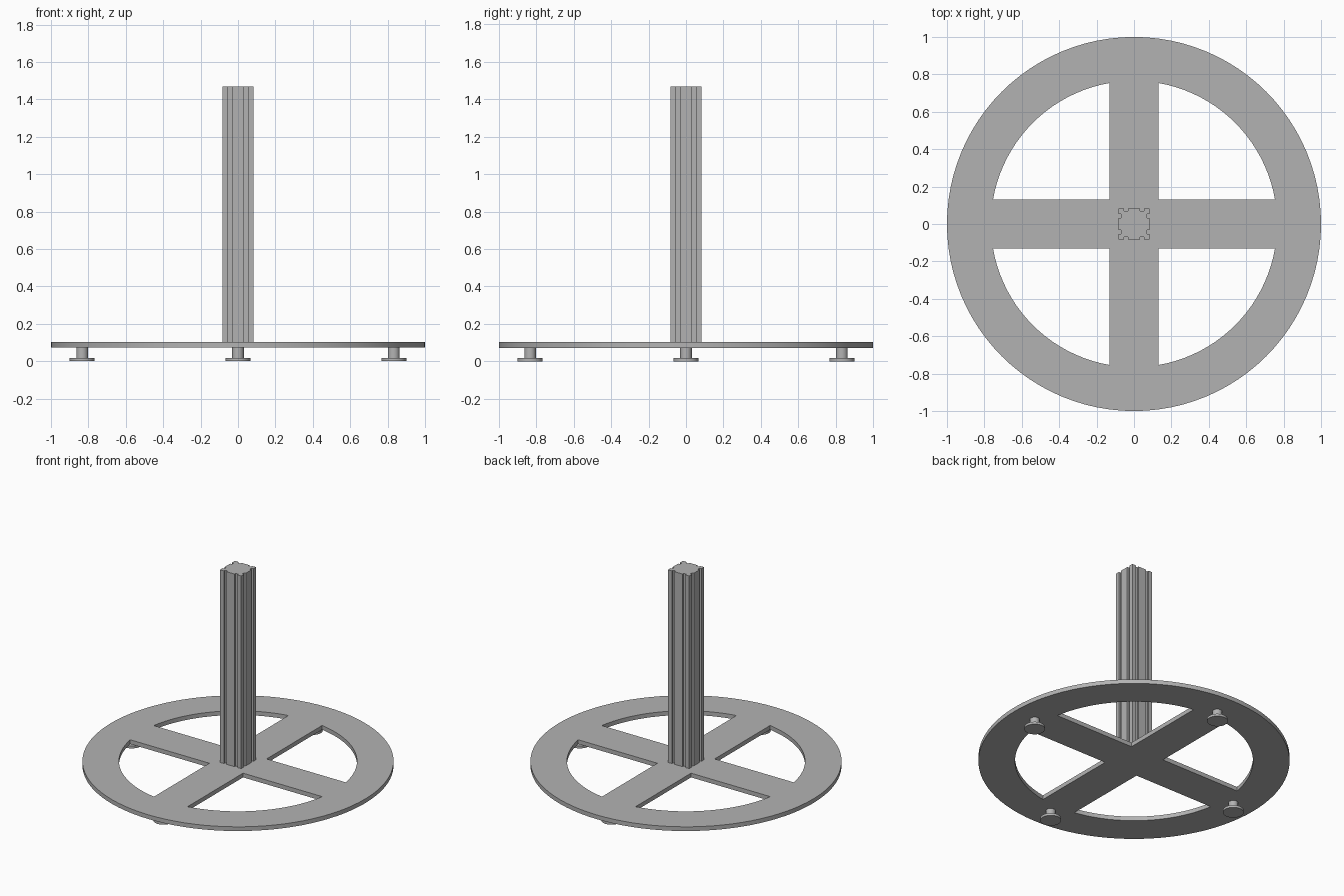
import bpy
import bmesh
from math import acos, asin, cos, pi, sin, radians

cube = bpy.data.objects.get("Cube")
if cube:
    bpy.data.objects.remove(cube, do_unlink=True)

PLATE_BOTTOM, PLATE_TOP, POST_TOP = 0.072, 0.102, 1.468

metal = bpy.data.materials.new("grey metal")
metal.use_nodes = True
colour = (0.45, 0.45, 0.45, 1)
metal.diffuse_color = colour
metal.node_tree.nodes["Principled BSDF"].inputs["Base Color"].default_value = colour


def finish(name, bm):
    bmesh.ops.recalc_face_normals(bm, faces=bm.faces)
    mesh = bpy.data.meshes.new(name)
    bm.to_mesh(mesh)
    bm.free()
    mesh.materials.append(metal)
    obj = bpy.data.objects.new(name, mesh)
    bpy.context.collection.objects.link(obj)
    bpy.ops.object.select_all(action="DESELECT")
    obj.select_set(True)
    bpy.context.view_layer.objects.active = obj
    bpy.ops.object.shade_smooth_by_angle(angle=radians(30))
    return obj


def add_loop(bm, points, z):
    verts = [bm.verts.new((x, y, z)) for x, y in points]
    return [bm.edges.new((v, verts[i - 1])) for i, v in enumerate(verts)]


def prism(name, loops, bottom, top):
    """Extrude an outline, with optional holes, between two heights."""
    bm = bmesh.new()
    edges = [e for loop in loops for e in add_loop(bm, loop, bottom)]
    bmesh.ops.triangle_fill(bm, edges=edges, use_beauty=True, normal=(0, 0, 1))
    result = bmesh.ops.extrude_face_region(bm, geom=bm.faces[:], use_keep_orig=True)
    moved = [g for g in result["geom"] if isinstance(g, bmesh.types.BMVert)]
    bmesh.ops.translate(bm, verts=moved, vec=(0, 0, top - bottom))
    return finish(name, bm)


def arc(radius, start, end, steps):
    angles = [start + (end - start) * i / steps for i in range(steps + 1)]
    return [(radius * cos(a), radius * sin(a)) for a in angles]


def turned(points, quarter):
    c, s = [(1, 0), (0, 1), (-1, 0), (0, -1)][quarter]
    return [(x * c - y * s, x * s + y * c) for x, y in points]


# Round base plate with four quadrant openings that leave crossed spokes
SPOKE, INNER = 0.132, 0.765
rim = arc(1.0, 0, 2 * pi, 96)[:-1]
opening = [(SPOKE, SPOKE)] + arc(INNER, asin(SPOKE / INNER), acos(SPOKE / INNER), 20)
prism("base_plate", [rim] + [turned(opening, q) for q in range(4)],
      PLATE_BOTTOM, PLATE_TOP)

# Square post with two shallow grooves on each side
HALF, DEPTH = 0.083, 0.013
floor = HALF - DEPTH
side = [(HALF, -HALF)]
for low, high in ((-0.053, -0.031), (0.031, 0.053)):
    side += [(HALF, low), (floor, low), (floor, high), (HALF, high)]
prism("post", [[p for q in range(4) for p in turned(side, q)]], PLATE_TOP, POST_TOP)

# Four levelling feet, each a stem on a flat pad
for q, place in enumerate(("left", "back", "right", "front")):
    x, y = turned([(0.833, 0)], q)[0]
    for part, radius, low, high in (("pad", 0.067, 0, 0.017),
                                    ("stem", 0.031, 0.017, PLATE_BOTTOM)):
        bm = bmesh.new()
        bmesh.ops.create_cone(bm, cap_ends=True, segments=32, radius1=radius,
                              radius2=radius, depth=high - low)
        foot = finish(f"{place}_foot_{part}", bm)
        foot.location = (x, y, (low + high) / 2)
